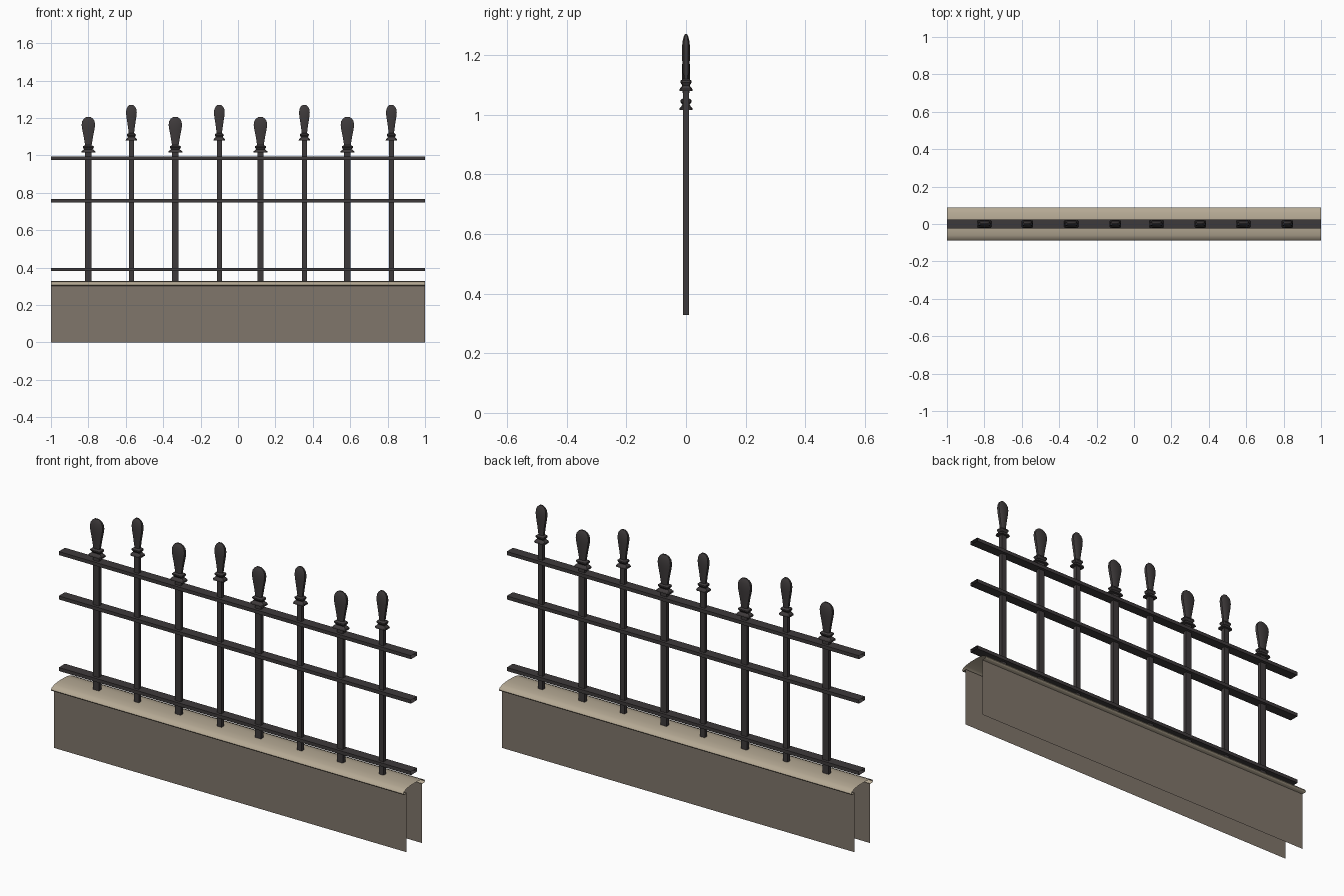
import bpy, bmesh

if "Cube" in bpy.data.objects:
    bpy.data.objects.remove(bpy.data.objects["Cube"])

def material(name, rgb):
    m = bpy.data.materials.new(name)
    m.diffuse_color = (*rgb, 1)
    m.use_nodes = True
    m.node_tree.nodes["Principled BSDF"].inputs["Base Color"].default_value = m.diffuse_color
    return m

IRON = material("dark_iron", (0.048, 0.042, 0.043))
STONE = material("grey_brown_wall", (0.215, 0.180, 0.145))
COPING = material("pale_stone", (0.46, 0.395, 0.295))

def finish(name, bm, mat, smooth=None, recalc=True):
    if recalc:
        bmesh.ops.recalc_face_normals(bm, faces=bm.faces)
    me = bpy.data.meshes.new(name)
    bm.to_mesh(me)
    bm.free()
    me.materials.append(mat)
    ob = bpy.data.objects.new(name, me)
    bpy.context.collection.objects.link(ob)
    if smooth:
        bpy.ops.object.select_all(action='DESELECT')
        ob.select_set(True)
        bpy.context.view_layer.objects.active = ob
        bpy.ops.object.shade_smooth_by_angle(angle=smooth)
    return ob

def extrude_x(name, profile, mat, closed=False, smooth=None, recalc=False):
    """Open-ended sheet running along x from a (y, z) profile."""
    bm = bmesh.new()
    a = [bm.verts.new((-1, y, z)) for y, z in profile]
    b = [bm.verts.new((1, y, z)) for y, z in profile]
    n = len(profile)
    for i in range(n if closed else n - 1):
        j = (i + 1) % n
        bm.faces.new((a[i], a[j], b[j], b[i]))
    bm.normal_update()
    return finish(name, bm, mat, smooth, recalc)

def loft(bm, x, rings, chamfer):
    """Stack of chamfered rectangles (half x, half y, z), capped at both ends."""
    c = 1 - chamfer
    shape = [(1, -c), (1, c), (c, 1), (-c, 1), (-1, c), (-1, -c), (-c, -1), (c, -1)]
    if chamfer == 0:
        shape = [(1, -1), (1, 1), (-1, 1), (-1, -1)]
    loops = [[bm.verts.new((x + hx * u, hy * v, z)) for u, v in shape] for hx, hy, z in rings]
    n = len(shape)
    for lo, hi in zip(loops, loops[1:]):
        for i in range(n):
            j = (i + 1) % n
            bm.faces.new((lo[i], lo[j], hi[j], hi[i]))
    bm.faces.new(loops[0][::-1])
    bm.faces.new(loops[-1])

# Wall: front and back sheets, open at ends
extrude_x("wall_front", [(-0.062, 0.305), (-0.062, 0)], STONE)
extrude_x("wall_back", [(0.062, 0), (0.062, 0.305)], STONE)

# Rounded coping on top of the wall
half = [(0.062, 0.302), (0.084, 0.302), (0.088, 0.308), (0.083, 0.317), (0.06, 0.326), (0.025, 0.33)]
extrude_x("wall_coping", half + [(-y, z) for y, z in reversed(half)], COPING, smooth=1.0)

# Three horizontal rails, open-ended tubes
for name, z in (("top_rail", 0.985), ("middle_rail", 0.757), ("bottom_rail", 0.39)):
    h, d = 0.009, 0.025
    extrude_x(name, [(-d, z - h), (d, z - h), (d, z + h), (-d, z + h)], IRON, closed=True, recalc=True)

# Pickets: alternating wide-short and slim-tall
for i, x in enumerate((-0.80, -0.57, -0.335, -0.10, 0.12, 0.355, 0.585, 0.82)):
    tall = i % 2
    w = 0.8 if tall else 1.0
    base = 1.08 if tall else 1.015
    # bar
    bm = bmesh.new()
    loft(bm, x, [(0.017 * w, 0.01, 0.328), (0.017 * w, 0.01, base + 0.005)], 0)
    finish(f"picket_bar_{i}", bm, IRON)
    # flared collar
    bm = bmesh.new()
    loft(bm, x, [(0.038 * w, 0.022, base), (0.037 * w, 0.021, base + 0.007),
                 (0.023 * w, 0.012, base + 0.018), (0.03 * w, 0.019, base + 0.028),
                 (0.029 * w, 0.019, base + 0.034), (0.017 * w, 0.010, base + 0.04)], 0.25)
    finish(f"picket_collar_{i}", bm, IRON)
    # flattened teardrop finial
    bm = bmesh.new()
    loft(bm, x, [(0.017 * w, 0.010, base + 0.036), (0.025 * w, 0.012, base + 0.085),
                 (0.033 * w, 0.0135, base + 0.125), (0.036 * w, 0.0135, base + 0.148),
                 (0.033 * w, 0.011, base + 0.168), (0.025 * w, 0.008, base + 0.181),
                 (0.012 * w, 0.004, base + 0.19)], 0.45)
    finish(f"picket_finial_{i}", bm, IRON, smooth=0.7)
